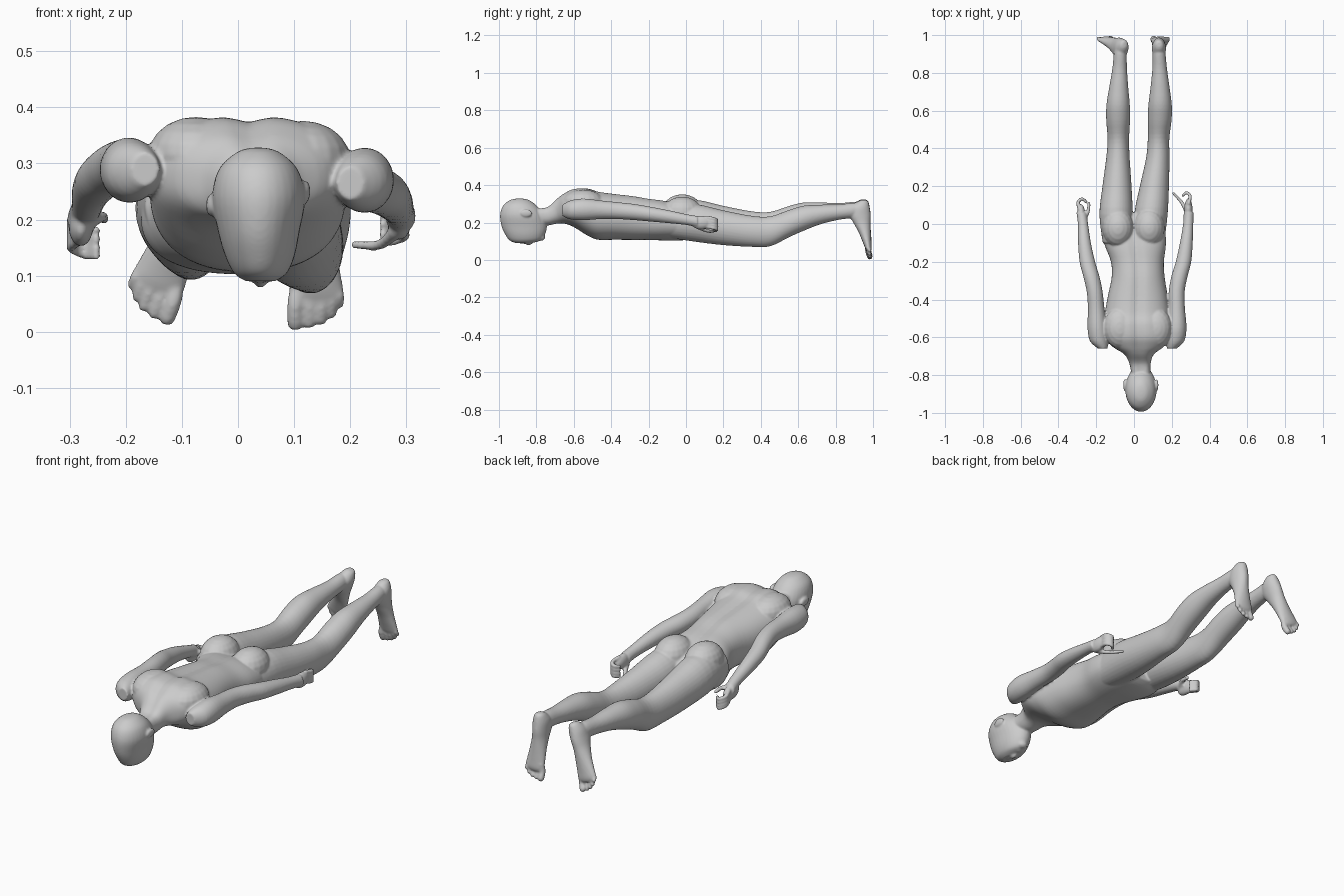
import bpy, bmesh, math
from mathutils import Matrix, Vector

bm = bmesh.new()
ID = Matrix.Identity(4)


def spline(rows, steps=4):
    """Catmull-Rom interpolation of section rows."""
    out = []
    for i in range(len(rows) - 1):
        p = [rows[max(0, min(len(rows) - 1, i + k))] for k in (-1, 0, 1, 2)]
        for s in range(steps):
            t = s / steps
            out.append([0.5 * (2 * b + (c - a) * t + (2 * a - 5 * b + 4 * c - d) * t * t
                               + (3 * b - a - 3 * c + d) * t ** 3) for a, b, c, d in zip(*p)])
    return out + [list(rows[-1])]


def loft(rows, axis='y', n=32, power=2.0, groove=0.0, M=ID):
    """Closed tube of superellipse rings; row = position, centre a, centre b, radius a, radius b."""
    rings = []
    for t, a, b, ra, rb in spline(rows):
        ring = []
        for k in range(n):
            ang = 2 * math.pi * k / n
            c, s = math.cos(ang), math.sin(ang)
            u = a + max(ra, .003) * math.copysign(abs(c) ** (2 / power), c)
            v = b + max(rb, .003) * math.copysign(abs(s) ** (2 / power), s)
            if groove and s > 0:
                v -= groove * math.exp(-((u - a) / .028) ** 2)
            ring.append(bm.verts.new(M @ Vector((u, t, v) if axis == 'y' else (u, v, t))))
        rings.append(ring)
    for r, q in zip(rings, rings[1:]):
        for k in range(n):
            bm.faces.new((r[k], r[(k + 1) % n], q[(k + 1) % n], q[k]))
    bm.faces.new(rings[0][::-1])
    bm.faces.new(rings[-1])


def ball(c, r, M=ID, seg=20):
    bmesh.ops.create_uvsphere(bm, u_segments=seg, v_segments=seg // 2, radius=1,
                              matrix=M @ Matrix.Translation(c) @ Matrix.Diagonal((*r, 1)))


def digit(points, r0, r1, M=ID):
    """Finger or toe: chain of overlapping balls along a path."""
    path = spline(points, 6)
    for i, p in enumerate(path):
        r = r0 + (r1 - r0) * i / (len(path) - 1)
        ball(p, (r, r, r), M, 10)


# torso and neck
loft([(-.80, .037, .235, .05, .05), (-.74, .032, .238, .056, .054), (-.69, .027, .264, .078, .07),
      (-.65, .022, .277, .135, .083), (-.60, .02, .279, .172, .103), (-.53, .018, .258, .175, .126),
      (-.47, .018, .238, .172, .13), (-.38, .02, .232, .158, .124), (-.28, .022, .226, .14, .119),
      (-.20, .018, .219, .14, .112), (-.12, .008, .212, .16, .108), (-.05, -.003, .203, .17, .10),
      (.02, -.003, .195, .155, .085), (.06, -.003, .19, .12, .06)], n=64, power=2.3, groove=.012)
# shoulder blades and buttocks
for x, z in ((-.075, .315), (.115, .308)):
    ball((x, -.55, z), (.085, .11, .068))
for x, z in ((-.085, .268), (.08, .255)):
    ball((x, -.02, z), (.083, .105, .083))

# head
loft([(.090, .04, -.87, .026, .04), (.104, .04, -.86, .047, .083), (.135, .039, -.86, .062, .106),
      (.18, .037, -.865, .073, .121), (.24, .037, -.877, .083, .117), (.29, .036, -.888, .07, .09),
      (.32, .036, -.89, .038, .05), (.328, .036, -.89, .012, .015)], axis='z')
for c, r in (((.04, -.775, .122), (.026, .022, .02)),      # chin
             ((.04, -.842, .095), (.013, .022, .017)),     # nose tip
             ((.04, -.868, .097), (.009, .03, .012)),      # nose bridge
             ((.04, -.803, .106), (.022, .013, .012)),     # lips
             ((.04, -.897, .107), (.045, .014, .014)),     # brow
             ((.121, -.853, .25), (.008, .032, .02)),      # ears
             ((-.049, -.853, .225), (.008, .032, .02))):
    ball(c, r)

# arms
arm_y = (-.66, -.62, -.55, -.45, -.36, -.28, -.20, -.10, 0, .06)
arm_rx = (.025, .048, .052, .044, .042, .043, .041, .034, .027, .027)
arm_rz = (.03, .05, .058, .049, .045, .043, .04, .035, .029, .03)
left_arm = ((-.165, -.185, -.194, -.2, -.208, -.225, -.247, -.262, -.27, -.278),
            (.29, .287, .288, .293, .297, .29, .272, .25, .222, .2))
right_arm = ((.2, .218, .226, .226, .226, .24, .262, .277, .287, .29),
             (.265, .267, .27, .268, .263, .256, .246, .232, .216, .205))
for xs, zs in (left_arm, right_arm):
    loft(list(zip(arm_y, xs, zs, arm_rx, arm_rz)))

# left hand
ball((-.28, .05, .188), (.022, .055, .036))
for z in (.208, .192, .176, .162):
    digit([(-.285, .07, z), (-.297, .112, z - .012), (-.275, .133, z - .024),
           (-.252, .115, z - .027)], .0105, .008)
digit([(-.267, .02, .195), (-.244, .065, .205), (-.238, .11, .2)], .013, .009)
# right hand
ball((.288, .08, .2), (.022, .055, .036))
for z in (.228, .211, .194, .178):
    digit([(.29, .11, z), (.297, .148, z - .008), (.278, .166, z - .016),
           (.258, .15, z - .02)], .0105, .008)
digit([(.28, .06, .178), (.252, .115, .155), (.208, .163, .155)], .013, .008)

# legs
leg_y = (-.10, .05, .20, .35, .45, .55, .63, .72, .82, .90, .94)
leg_rx = (.075, .088, .077, .062, .057, .063, .062, .051, .039, .034, .028)
leg_rz = (.08, .1, .093, .083, .08, .073, .067, .052, .041, .04, .03)
leg_z = (.2, .197, .172, .153, .153, .194, .223, .243, .256, .266, .27)
left_x = (-.09, -.095, -.09, -.085, -.083, -.084, -.084, -.081, -.076, -.073, -.072)
right_x = (.085, .09, .108, .126, .13, .136, .138, .138, .136, .133, .132)
for xs, lift in ((left_x, .024), (right_x, 0)):
    zs = [z + lift * min(1, max(.2, (.95 - y) / .45)) for y, z in zip(leg_y, leg_z)]
    loft(list(zip(leg_y, xs, zs, leg_rx, leg_rz)))

# feet: the left one is mirrored and turned outwards
right_foot = Matrix.Translation((.135, 0, .27))
left_foot = (Matrix.Translation((-.07, 0, .275)) @ Matrix.Rotation(math.radians(20), 4, 'Y')
             @ Matrix.Diagonal((-1, 1, 1, 1)))
for M in (right_foot, left_foot):
    loft([(.05, -.003, .95, .012, .015), (.04, -.003, .945, .024, .03), (.01, -.003, .932, .036, .05),
          (-.03, -.003, .93, .037, .057), (-.07, -.002, .94, .036, .046), (-.12, 0, .955, .04, .033),
          (-.17, .003, .967, .046, .024), (-.205, .005, .975, .049, .018),
          (-.222, .005, .978, .042, .011)], axis='z', M=M)
    for x, tip, r in ((-.033, -.253, .0155), (-.008, -.255, .0105), (.013, -.249, .0105),
                      (.031, -.237, .01), (.046, -.22, .0095)):
        digit([(x * .85 + .002, .974, -.19), (x, .972, (tip - .19) / 2), (x, .983, tip)], r, r, M)

bmesh.ops.recalc_face_normals(bm, faces=bm.faces)
mesh = bpy.data.meshes.new("body")
bm.to_mesh(mesh)
bm.free()
body = bpy.data.objects.new("body", mesh)
bpy.context.collection.objects.link(body)

# fuse all parts into one smooth skin
fuse = body.modifiers.new("fuse", 'REMESH')
fuse.mode = 'VOXEL'
fuse.voxel_size = .005
fuse.use_smooth_shade = True
soften = body.modifiers.new("soften", 'SMOOTH')
soften.factor = .5
soften.iterations = 5
